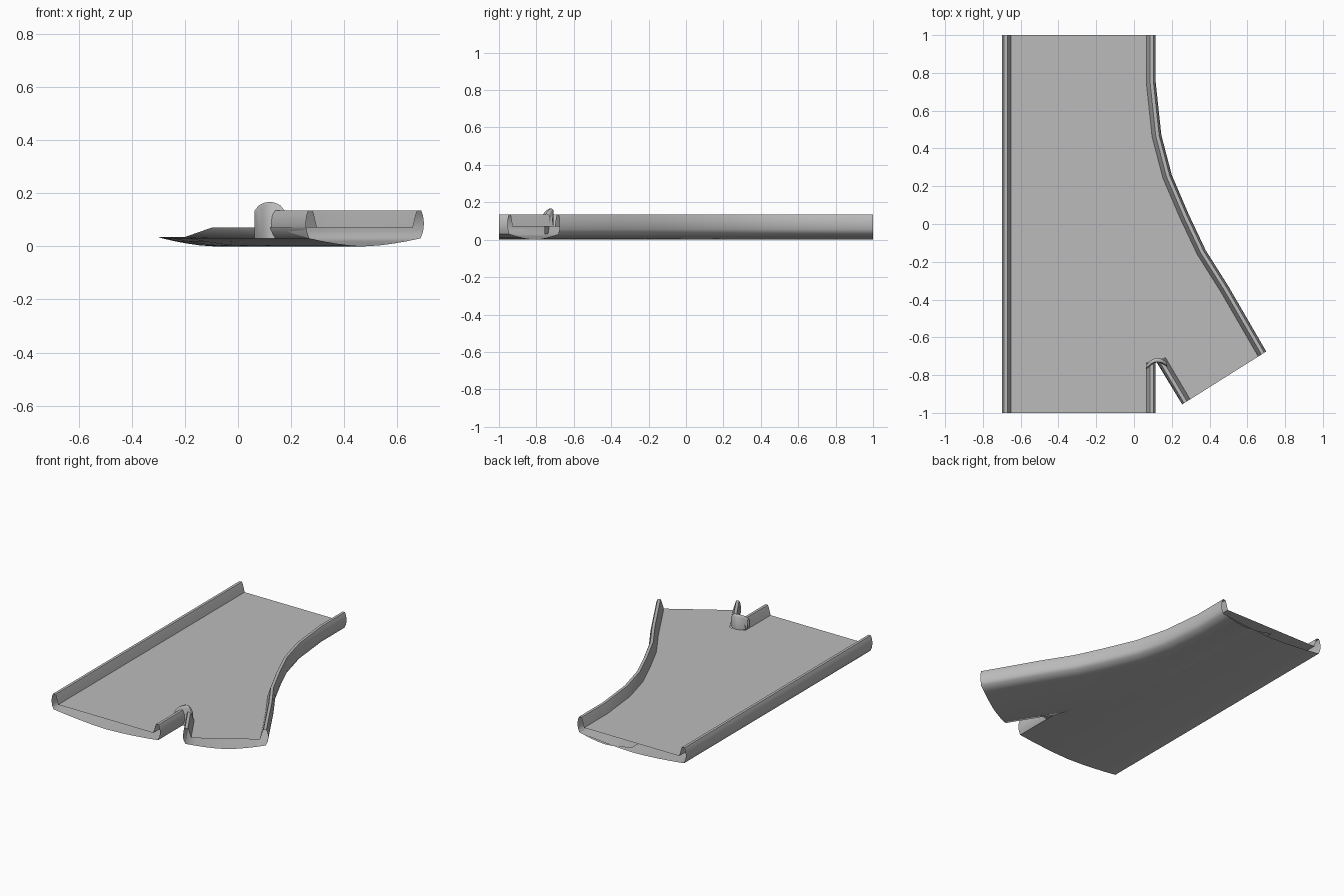
import bpy
import math
from mathutils import Vector

cube = bpy.data.objects.get("Cube")
if cube:
    bpy.data.objects.remove(cube, do_unlink=True)

grey = bpy.data.materials.new("plain_grey")
grey.use_nodes = True
COLOUR = (0.5, 0.5, 0.5, 1)
grey.diffuse_color = COLOUR
grey.node_tree.nodes["Principled BSDF"].inputs["Base Color"].default_value = COLOUR

FLOOR, EDGE, INSET, THICK = 0.07, 0.03, 0.015, 0.05
# Rim cross-section: distance inward from the outer side, height
RIM = [(INSET, EDGE), (0.004, 0.055), (0, 0.085), (0.004, 0.115),
       (0.012, 0.135), (0.03, 0.135), (0.036, 0.12), (THICK, FLOOR)]


def make(name, verts, faces):
    mesh = bpy.data.meshes.new(name)
    mesh.from_pydata([tuple(v) for v in verts], [], faces)
    mesh.materials.append(grey)
    obj = bpy.data.objects.new(name, mesh)
    bpy.context.collection.objects.link(obj)
    bpy.ops.object.select_all(action='DESELECT')
    obj.select_set(True)
    bpy.context.view_layer.objects.active = obj
    bpy.ops.object.shade_smooth_by_angle(angle=math.radians(60))
    return obj


def loft(name, sections):
    n = len(sections[0])
    verts = [p for s in sections for p in s]
    faces = [(j * n + i, j * n + i + 1, (j + 1) * n + i + 1, (j + 1) * n + i)
             for j in range(len(sections) - 1) for i in range(n - 1)]
    return make(name, verts, faces)


def rim(outer, inward):
    return [Vector((outer[0], outer[1], z)) + inward * d for d, z in RIM]


def inward_dir(a, b):
    return Vector((b[0] - a[0], b[1] - a[1], 0)).normalized()


def belly(right, left, steps=8):
    # Shallow curved underside from the right edge to the left edge
    u = inward_dir(right, left)
    a = Vector((*right, 0)) + u * INSET
    b = Vector((*left, 0)) - u * INSET
    pts = []
    for i in range(steps + 1):
        t = i / steps
        p = a.lerp(b, t)
        p.z = EDGE * abs(2 * t - 1) ** 1.6
        pts.append(p)
    return pts


# Straight channel: underside and left rim
X = Vector((1, 0, 0))
loft("straight_channel", [belly((0.115, y), (-0.7, y)) + rim((-0.7, y), X)[1:]
                          for y in (-1, 1)])

# Branch channel: curved right rim, underside and sunken left side
pairs = [((0.70, -0.675), (0.255, -0.955)), ((0.50, -0.33), (0.07, -0.65)),
         ((0.38, -0.14), (-0.1, -0.36)), ((0.29, 0.05), (-0.2, -0.15)),
         ((0.20, 0.26), (-0.26, 0.1)), ((0.145, 0.47), (-0.29, 0.4)),
         ((0.115, 0.75), (-0.3, 0.75)), ((0.115, 1), (-0.3, 1))]
sections, inner_edge = [], []
for k, (r, l) in enumerate(pairs):
    u = inward_dir(r, l)
    wall = rim(r, u)[::-1]
    inner_edge.append(wall[0])
    side = Vector((*l, FLOOR if k < 3 else EDGE + 0.005))
    sections.append(wall + belly(r, l)[1:] + [side])
loft("branch_channel", sections)

# Short rims on both sides of the notch
loft("notch_rim_straight", [rim((0.115, y), -X)[::-1] for y in (-1, -0.735)])
v = -inward_dir(*pairs[0])
notch = [rim(p, v) for p in (pairs[0][1], (0.125, -0.735))]
loft("notch_rim_branch", notch)

# Floor in one flat piece
corners = [(-0.65, -1), (0.065, -1), (0.065, -0.735)]
floor = [Vector((x, y, FLOOR)) for x, y in corners]
floor += [notch[1][-1], notch[0][-1]] + inner_edge + [Vector((-0.65, 1, FLOOR))]
make("channel_floor", floor, [tuple(range(len(floor)))])

# Rounded nose joining the two short rims
nose = []
for i in range(9):
    t = i / 8
    bulge = math.sin(math.pi * t)
    x = 0.063 + 0.112 * t
    y = -0.747 + 0.015 * t + 0.03 * bulge
    top = 0.135 + 0.032 * bulge ** 0.6
    nose.append([Vector((x, y + dy, z)) for dy, z in
                 ((0, FLOOR), (0, top - 0.008), (-0.007, top),
                  (-0.018, top), (-0.024, top - 0.01), (-0.024, EDGE))])
loft("nose", nose)
